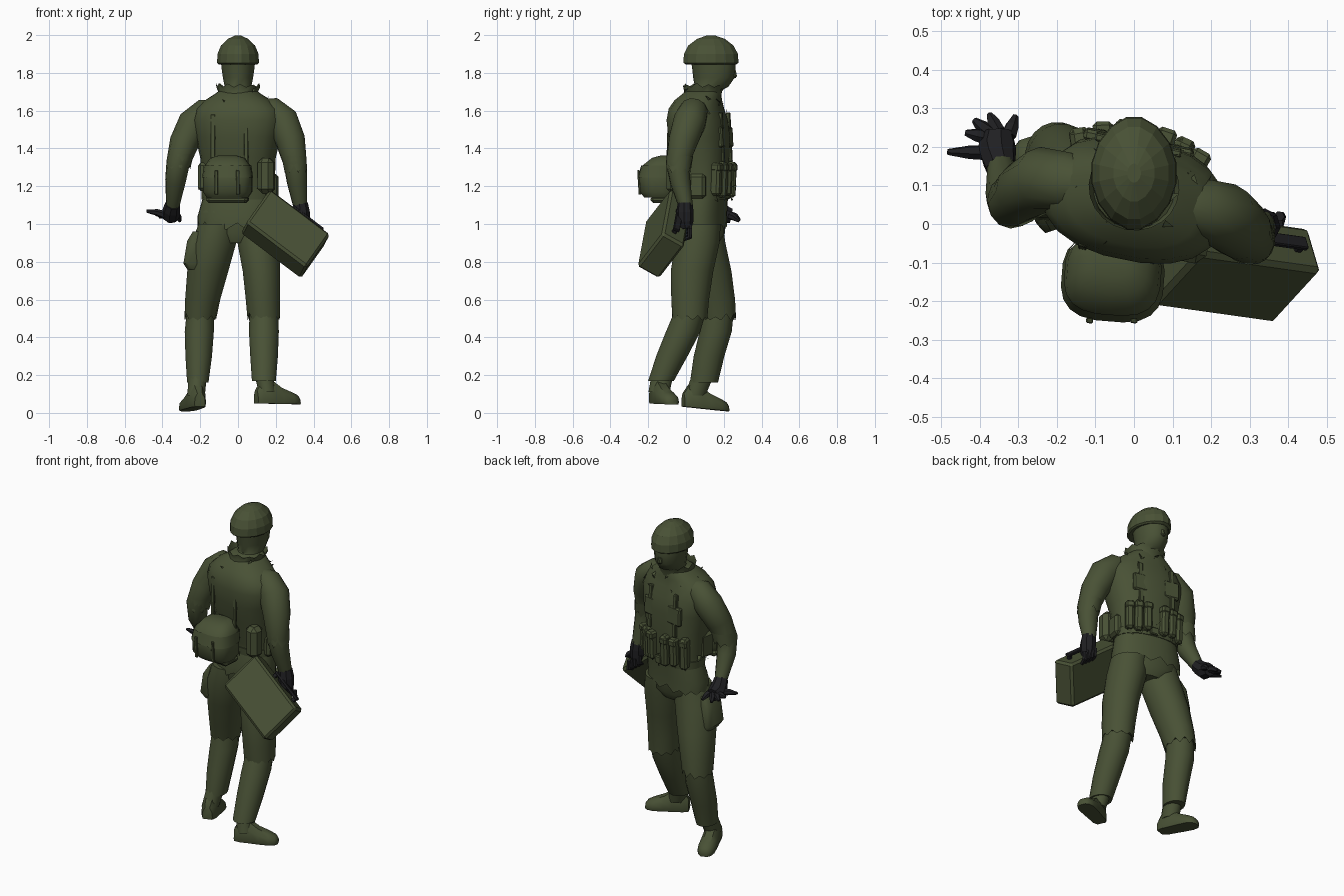
import bpy, bmesh, math, random
from mathutils import Vector, Matrix

random.seed(4)


def material(name, rgb):
    m = bpy.data.materials.new(name)
    m.diffuse_color = (*rgb, 1)
    return m


GREEN = material("olive green", (0.066, 0.083, 0.036))
BLACK = material("glove black", (0.014, 0.014, 0.016))


def finish(name, bm, mat=GREEN, smooth=True):
    bmesh.ops.recalc_face_normals(bm, faces=bm.faces)
    me = bpy.data.meshes.new(name)
    bm.to_mesh(me)
    bm.free()
    ob = bpy.data.objects.new(name, me)
    bpy.context.collection.objects.link(ob)
    me.materials.append(mat)
    if smooth:
        bpy.ops.object.select_all(action='DESELECT')
        ob.select_set(True)
        bpy.context.view_layer.objects.active = ob
        bpy.ops.object.shade_smooth_by_angle(angle=math.radians(40))
    return ob


def skin(name, rings, mat=GREEN, smooth=True, caps=True):
    """Join rings of points into a closed tube."""
    bm = bmesh.new()
    vs = [[bm.verts.new(p) for p in r] for r in rings]
    n = len(vs[0])
    for a, b in zip(vs, vs[1:]):
        for i in range(n):
            j = (i + 1) % n
            bm.faces.new((a[i], a[j], b[j], b[i]))
    if caps:
        bm.faces.new(vs[0])
        bm.faces.new(vs[-1])
    return finish(name, bm, mat, smooth)


def spow(v, e):
    return math.copysign(abs(v) ** e, v)


def stack(name, rows, n=16, turn=0.0, e=1.0, jag=0.0, jag_row=0, **kw):
    """Horizontal rings given as centre x, y, z and radii x, y."""
    rings = []
    for k, (cx, cy, z, rx, ry) in enumerate(rows):
        ring = []
        for i in range(n):
            a = math.tau * (i + 0.5) / n
            p = Matrix.Rotation(turn, 3, 'Z') @ Vector((rx * spow(math.cos(a), e), ry * spow(math.sin(a), e), 0))
            lift = jag * (i % 2) * random.uniform(0.5, 1.3) if jag and k == jag_row else 0
            ring.append(p + Vector((cx, cy, z + lift)))
        rings.append(ring)
    return skin(name, rings, **kw)


def tube(name, pts, n=10, **kw):
    """Round limb through points x, y, z, radius."""
    P = [Vector(p[:3]) for p in pts]
    rings = []
    for k, p in enumerate(P):
        t = (P[min(k + 1, len(P) - 1)] - P[max(k - 1, 0)]).normalized()
        u = t.cross(Vector((0.1, 1, 0.2))).normalized()
        w = t.cross(u)
        rings.append([p + pts[k][3] * (u * math.cos(math.tau * i / n) + w * math.sin(math.tau * i / n))
                      for i in range(n)])
    return skin(name, rings, **kw)


def box(name, c, size, turn=0.0, tilt=0.0, bevel=0.012, mat=GREEN):
    bm = bmesh.new()
    M = (Matrix.Translation(c) @ Matrix.Rotation(turn, 4, 'Z') @ Matrix.Rotation(tilt, 4, 'X')
         @ Matrix.Diagonal((*size, 1)))
    bmesh.ops.create_cube(bm, size=1, matrix=M)
    if bevel:
        bmesh.ops.bevel(bm, geom=bm.edges[:], offset=bevel, segments=1, affect='EDGES')
    return finish(name, bm, mat, False)


TURN = -0.2  # body is twisted to its own left

# torso, jacket and hips
stack("torso", [(-.01, .09, 1.06, .2, .115), (0, .1, 1.13, .185, .11), (0, .1, 1.2, .19, .125),
                (0, .08, 1.35, .2, .145), (0, .07, 1.46, .225, .158), (0, .06, 1.55, .24, .156),
                (0, .055, 1.61, .222, .14), (0, .065, 1.655, .175, .122), (0, .085, 1.69, .12, .1),
                (0, .1, 1.72, .08, .075)], 20, TURN, .85)
stack("hips", [(-.01, .085, .9, .1, .085), (-.01, .09, .95, .185, .11), (-.01, .09, 1.07, .19, .11)], 18, TURN, .9)
stack("jacket_skirt", [(-.01, .09, .97, .206, .12), (-.01, .09, 1.04, .206, .12), (0, .1, 1.13, .19, .115)],
      28, TURN, .88, jag=.035, caps=False)
stack("belt", [(0, .1, 1.13, .193, .119), (0, .1, 1.175, .195, .126)], 20, TURN, .85)

# ragged upright collar
stack("collar", [(0, .08, 1.66, .125, .105), (0, .09, 1.7, .105, .1), (0, .095, 1.725, .118, .112)],
      22, TURN, jag=.022, jag_row=2, caps=False)

# head, nose and faceted helmet
stack("head", [(0, .085, 1.64, .075, .065), (0, .1, 1.7, .072, .068), (0, .135, 1.725, .072, .088),
               (0, .148, 1.775, .082, .11), (0, .147, 1.83, .09, .115), (0, .14, 1.89, .095, .12)], 14)
box("nose", (0, .253, 1.795), (.026, .028, .045), 0, .2, .008)
stack("helmet", [(0, .132, 1.845, .104, .136), (0, .132, 1.853, .113, .149), (0, .132, 1.9, .111, .146),
                 (0, .132, 1.945, .092, .122), (0, .132, 1.98, .055, .075), (0, .132, 1.997, .018, .025)],
      16, e=1.08, smooth=False)

# arms, back gripping arm and forward open arm
tube("left_arm", [(-.1, .1, 1.6, .06), (-.17, .11, 1.59, .077), (-.235, .115, 1.53, .086),
                  (-.285, .085, 1.43, .078), (-.318, .05, 1.32, .062), (-.331, .075, 1.23, .055),
                  (-.345, .15, 1.1, .036)], 12)
tube("right_arm", [(.1, .055, 1.605, .06), (.18, .04, 1.595, .078), (.235, .02, 1.545, .088),
                   (.278, -.015, 1.44, .08), (.303, -.045, 1.32, .062), (.313, -.03, 1.22, .054),
                   (.33, .0, 1.09, .037)], 12)
stack("left_sleeve_cuff", [(-.316, .062, 1.29, .064, .07), (-.301, .068, 1.37, .068, .073)], 16, jag=.035, caps=False)
stack("right_sleeve_cuff", [(.307, -.04, 1.27, .06, .065), (.295, -.033, 1.36, .066, .072)], 16, jag=.035, caps=False)

# open left glove with spread fingers
tube("left_glove", [(-.345, .145, 1.105, .04), (-.352, .172, 1.075, .046), (-.355, .2, 1.05, .05),
                    (-.355, .24, 1.042, .04)], 8, mat=BLACK, smooth=False)
for bx, by, tx, ty, tz in ((-.375, .185, -.484, .187, 1.068), (-.38, .225, -.438, .237, 1.05),
                           (-.375, .235, -.415, .27, 1.035), (-.355, .24, -.375, .285, 1.02), (-.325, .23, -.308, .28, 1.015)):
    tube("left_finger", [(bx, by, 1.045, .021), ((bx + tx) / 2, (by + ty) / 2, (tz + 1.055) / 2, .018),
                         (tx, ty, tz, .008)], 6, mat=BLACK, smooth=False)

# right glove closed on the case handle
tube("right_glove", [(.33, -.005, 1.11, .04), (.335, -.005, 1.06, .046), (.337, -.005, 1.01, .044), (.34, 0, .975, .03)],
     8, mat=BLACK, smooth=False)
for i in range(4):
    x, z = .305 + .024 * i, 1.03 - .017 * i
    tube("right_finger", [(x, .02, z, .014), (x + .004, .02, z - .05, .014), (x, -.01, z - .06, .01)],
         6, mat=BLACK, smooth=False)

# tilted carrying case: long, high and thick axes
L, H, T = Vector((.3, -.042, -.226)), Vector((.122, .133, .172)), Vector((-.03, .102, -.057))
base = Vector((.05, -.213, 1.01))


def slab(name, l0, l1, h0, h1, t0, t1, bevel, mat=GREEN):
    bm = bmesh.new()
    bmesh.ops.create_cube(bm, size=1)
    for v in bm.verts:
        a, b, c = (v.co[i] + .5 for i in range(3))
        v.co = base + L * (l0 + (l1 - l0) * a) + H * (h0 + (h1 - h0) * b) + T * (t0 + (t1 - t0) * c)
    bmesh.ops.recalc_face_normals(bm, faces=bm.faces)
    bmesh.ops.bevel(bm, geom=bm.edges[:], offset=bevel, segments=1, affect='EDGES')
    finish(name, bm, mat, False)


slab("case_body", -.01, 1.05, -.01, 1.02, -.02, 1.12, .013)
slab("case_handle", .38, .92, 1.09, 1.15, .35, .65, .003, BLACK)
for l in (.41, .88):
    slab("handle_post", l - .03, l + .03, .98, 1.12, .4, .6, .003, BLACK)

# thighs with torn hems over the shins
legs = {
    "left": [(-.105, .085, 1.0, .105, .11), (-.128, .09, .9, .12, .12), (-.16, .122, .75, .11, .12),
             (-.187, .154, .6, .094, .107), (-.2, .17, .49, .084, .095)],
    "right": [(.1, .075, 1.0, .105, .11), (.108, .06, .9, .112, .119), (.124, .032, .75, .1, .114),
              (.132, .022, .6, .092, .101), (.137, .02, .49, .087, .093)]}
shins = {
    "left": [(-.2, .168, .53, .074, .084), (-.205, .157, .43, .079, .085), (-.208, .122, .3, .072, .081),
             (-.213, .095, .16, .058, .074)],
    "right": [(.137, .02, .53, .078, .084), (.137, -.015, .43, .081, .091), (.138, -.075, .3, .075, .083),
              (.137, -.132, .17, .065, .068)]}
for side in legs:
    stack(side + "_thigh", legs[side], 20, jag=.03, jag_row=4)
    stack(side + "_shin", shins[side], 14)
stack("thigh_pocket", [(-.225, .1, .76, .045, .07), (-.24, .095, .79, .05, .08), (-.225, .09, .91, .045, .075),
                       (-.2, .09, .96, .04, .06)], 12, e=.6)


def boot(name, heel, ang, ankle, sole, pitch):
    """Foot sections run from heel to toe, with a short shaft above."""
    d, s = Vector((math.cos(ang), math.sin(ang), 0)), Vector((-math.sin(ang), math.cos(ang), 0))
    up = Vector((0, 0, 1))
    rings = []
    for t, w, h in ((-.01, .03, .07), (.02, .044, .115), (.08, .047, .12), (.13, .051, .085),
                    (.19, .052, .062), (.225, .04, .047), (.24, .02, .03)):
        c = Vector((*heel, sole - pitch * t)) + d * t
        rings.append([c + s * (w * a) + up * (h * b) for a, b in
                      ((-.9, 0), (.9, 0), (1, .2), (.9, .65), (.45, 1), (-.45, 1), (-.9, .65), (-1, .2))])
    skin(name, rings)
    stack(name + "_shaft", [(*(Vector((*heel, 0)) + d * .055).xy, sole + .06, .048, .058),
                            (*ankle, .2, .05, .06)], 12)


boot("left_boot", (-.205, -.005), math.radians(108), (-.213, .09), .032, .1)
boot("right_boot", (.105, -.165), math.radians(24), (.137, -.125), .05, .02)

# rounded back pack with flap and straps
stack("back_pack", [(-.055, -.135, 1.14, .11, .085), (-.055, -.14, 1.17, .13, .105), (-.055, -.142, 1.25, .13, .108),
                    (-.055, -.13, 1.31, .12, .1), (-.055, -.11, 1.35, .09, .07), (-.055, -.1, 1.362, .05, .035)],
      18, -.08, .7)
stack("pack_flap", [(-.055, -.142, 1.245, .134, .112), (-.055, -.132, 1.31, .125, .104)], 20, -.08, .7, caps=False)
for x in (-.115, .0):
    box("pack_strap", (x, -.248, 1.22), (.018, .012, .13), -.08, .06, .003)
box("pack_roll", (-.055, -.12, 1.13), (.22, .12, .04), -.08, 0, .015)


def on_body(x, y):
    """Place a point of the untwisted waist on the twisted one."""
    p = Matrix.Rotation(TURN, 3, 'Z') @ Vector((x, y, 0))
    return p.x, p.y + .1


# waist pouches front, side and back
for i, x in enumerate((-.16, -.105, -.05, .055, .105, .15)):
    y = .132 - 1.9 * x * x
    box("front_pouch", (*on_body(x, y), 1.235), (.048, .06, .19 - .02 * (i % 2)), TURN - x * 2.2, -.04, .012)
    box("pouch_flap", (*on_body(x, y + .004), 1.3), (.053, .064, .045), TURN - x * 2.2, -.04, .01)
box("buckle", (*on_body(.01, .125), 1.155), (.05, .02, .045), TURN, 0, .005)
box("canteen", (.15, -.055, 1.255), (.085, .09, .19), TURN, 0, .025)
box("side_pouch_left", (-.175, .07, 1.25), (.06, .1, .15), TURN, 0, .015)
box("side_pouch_right", (.185, .06, 1.2), (.05, .09, .13), TURN, 0, .015)

# harness straps and chest pockets
for x in (-.11, .09):
    box("back_strap", (*on_body(x * .9, -.18), 1.45), (.024, .012, .26), TURN, -.03, .003)
    box("chest_strap", (*on_body(x, .11), 1.46), (.028, .02, .26), TURN, .05, .004)
    box("chest_pocket", (*on_body(x * .95, .107), 1.46), (.1, .03, .11), TURN, .05, .008)

# loose torn cloth scraps around shoulders, chest and hips
bm = bmesh.new()
for k in range(46):
    a = random.uniform(0, math.tau)
    z, rx, ry = random.choice(((1.64, .17, .12), (1.58, .225, .14), (1.14, .2, .13), (1.7, .11, .1), (1.2, .2, .15)))
    z += random.uniform(-.02, .02)
    c = Vector((*on_body(rx * math.cos(a), ry * math.sin(a)), z))
    c.y -= .03 if z > 1.4 else 0
    vs = [bm.verts.new(c + Vector([random.uniform(-.024, .024) for _ in range(3)])) for _ in range(3)]
    bm.faces.new(vs)
finish("cloth_scraps", bm, GREEN, False)
